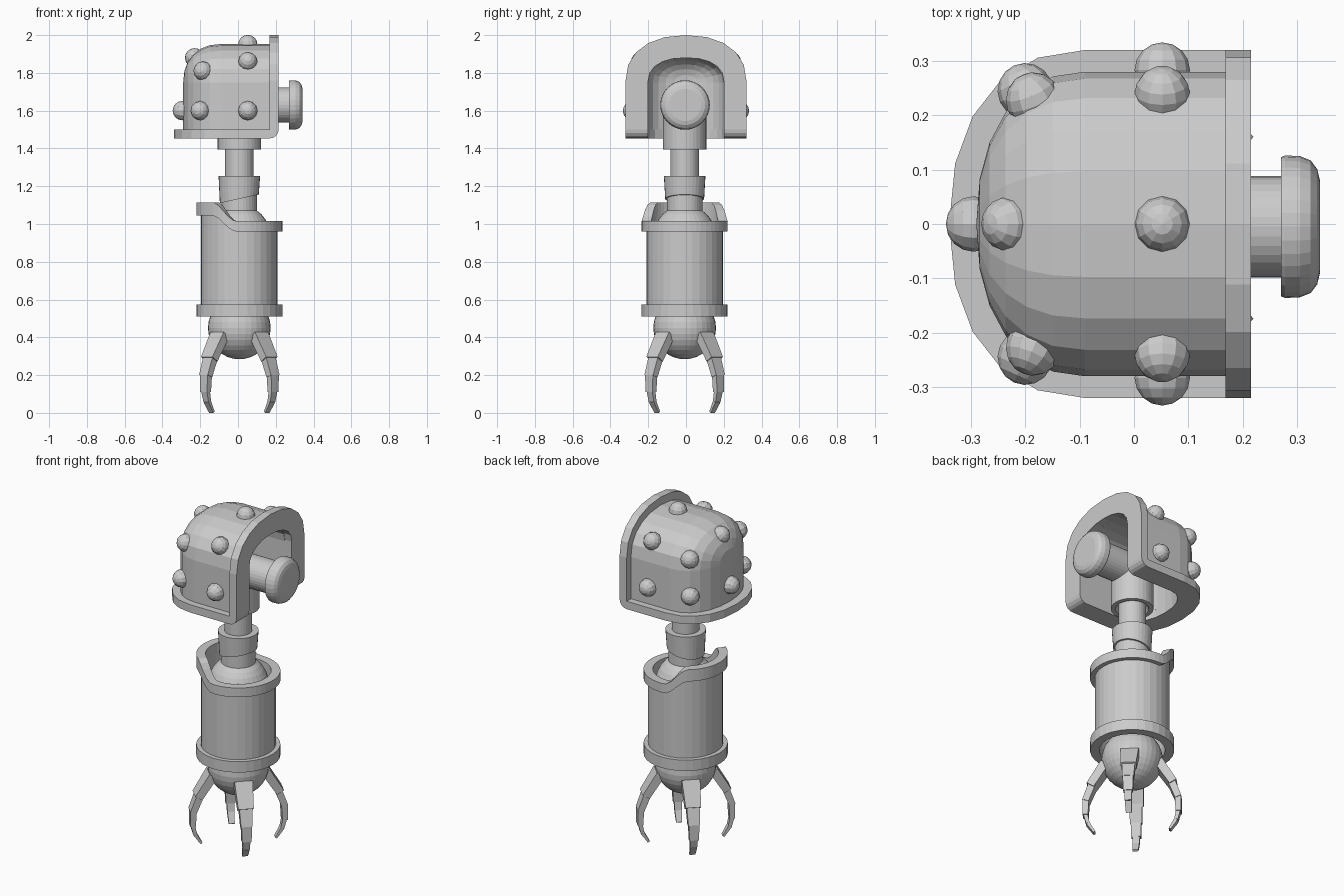
import bpy, bmesh
from math import sin, cos, pi, radians, degrees, acos
from mathutils import Vector, Matrix

if "Cube" in bpy.data.objects:
    bpy.data.objects.remove(bpy.data.objects["Cube"])

metal = bpy.data.materials.new("light_grey_metal")
metal.use_nodes = True
GREY = (0.6, 0.6, 0.6, 1)
metal.diffuse_color = GREY
metal.node_tree.nodes["Principled BSDF"].inputs["Base Color"].default_value = GREY

AX, AY = 0.007, -0.007      # centre line of the arm


def finish(name, bm):
    bmesh.ops.remove_doubles(bm, verts=bm.verts, dist=1e-4)
    bmesh.ops.dissolve_degenerate(bm, edges=bm.edges, dist=1e-4)
    bmesh.ops.recalc_face_normals(bm, faces=bm.faces)
    mesh = bpy.data.meshes.new(name)
    bm.to_mesh(mesh)
    bm.free()
    mesh.materials.append(metal)
    obj = bpy.data.objects.new(name, mesh)
    bpy.context.collection.objects.link(obj)
    return obj


def quad(bm, vs):
    bm.faces.new(vs)


def lathe(name, profile, segs=32, lift=None, closed=False, matrix=None):
    """Spin (radius, height) points; lift(angle) raises points with a third value."""
    bm = bmesh.new()
    cols = []
    for i in range(segs):
        a = 2 * pi * i / segs
        cols.append([bm.verts.new((p[0] * cos(a), p[0] * sin(a),
                                   p[1] + (p[2] * lift(a) if len(p) > 2 else 0)))
                     for p in profile])
    n = len(profile)
    for i in range(segs):
        c, d = cols[i], cols[(i + 1) % segs]
        for j in range(n if closed else n - 1):
            k = (j + 1) % n
            quad(bm, (c[j], d[j], d[k], c[k]))
    bm.transform(matrix or Matrix.Translation((AX, AY, 0)))
    return finish(name, bm)


def ball(name, radius, z, segs=32, rings=16):
    pts = [(radius * sin(pi * i / rings), z - radius * cos(pi * i / rings))
           for i in range(rings + 1)]
    return lathe(name, pts, segs)


def soft(v, power=0.9):
    """Slightly squared-off sine or cosine."""
    return (abs(v) ** power if abs(v) > 1e-6 else 0) * (1 if v >= 0 else -1)


# --- forearm ---
def collar_lift(a):
    """Raised guard on the -x side of the upper collar."""
    off = degrees(acos(max(-1, min(1, cos(a)))))
    t = max(0, min(1, (off - 94) / 34))
    return t * t * (3 - 2 * t)


lathe("forearm_tube", [(.203, .54), (.203, 1.0, .09), (.18, 1.0, .09), (.18, .54)],
      lift=collar_lift, closed=True)
lathe("lower_collar", [(.228, .51), (.228, .575), (.178, .575), (.178, .51)], closed=True)
lathe("upper_collar", [(.228, .96, .085), (.228, 1.015, .1), (.178, 1.015, .1), (.178, .96, .085)],
      segs=48, lift=collar_lift, closed=True)
ball("wrist_ball", .166, .45)
ball("elbow_ball", .165, .935)

# --- neck ---
lathe("neck_core", [(0, 1.05), (.094, 1.05), (.094, 1.2), (0, 1.2)])
lathe("neck_sleeve", [(0, 1.133, 0), (.103, 1.133, .023), (.11, 1.255), (0, 1.255)], lift=cos)
lathe("upper_arm_rod", [(0, 1.2), (.075, 1.2), (.075, 1.5), (0, 1.5)])
lathe("shoulder_socket", [(.075, 1.42), (.09, 1.395), (.115, 1.395), (.115, 1.65),
                          (.09, 1.7), (0, 1.72)])

# --- shoulder peg and knob, pointing +x ---
side = Matrix.Translation((0, -.005, 1.63)) @ Matrix.Rotation(pi / 2, 4, 'Y')
lathe("shoulder_peg", [(0, 0), (.093, 0), (.093, .28), (0, .28)], matrix=side)
lathe("shoulder_knob", [(0, .27), (.128, .27), (.131, .278), (.13, .305), (.122, .325),
                        (.106, .337), (.085, .342), (0, .342)], matrix=side)


# --- pauldron dome: outer and inner shells joined at the open edges ---
def shell(bm, half, depth, height):
    rows = []
    for i in range(-1, 7):
        t = max(i, 0) * pi / 12
        x = .17 if i < 0 else -.09 - depth * soft(sin(t))
        s = soft(cos(t))
        row = [(x, half * s, 1.5)]
        for j in range(11):
            a = pi * j / 10
            row.append((x, half * s * soft(cos(a)), 1.75 + height * s * soft(sin(a))))
        row.append((x, -half * s, 1.5))
        rows.append([bm.verts.new(p) for p in row])
    for r, q in zip(rows, rows[1:]):
        for j in range(len(r) - 1):
            quad(bm, (r[j], r[j + 1], q[j + 1], q[j]))
    return rows


bm = bmesh.new()
outer = shell(bm, .28, .2, .203)
inner = shell(bm, .2, .13, .13)


def edge_loop(rows):
    return [r[0] for r in rows[::-1]] + rows[0][1:-1] + [r[-1] for r in rows]


o, n = edge_loop(outer), edge_loop(inner)
for j in range(len(o) - 1):
    quad(bm, (o[j], o[j + 1], n[j + 1], n[j]))
finish("pauldron_dome", bm)

# --- pauldron rim: an arch that bends at the bottom into a flat flange ---
bm = bmesh.new()
stations = []
T = .047                     # rim thickness
for j in range(11):          # upright arch
    a = pi * j / 10
    c, s = soft(cos(a)), soft(sin(a))
    stations.append([(x, h * c, 1.76 + v * s) for h, v, x in
                     ((.32, .24, .215), (.32, .24, .168), (.2, .12, .168), (.2, .12, .215))])


def corner(sign, steps):
    for k in steps:
        a = pi / 2 * k / 4
        x, z = .168 + T * cos(a), 1.5 - T * sin(a)
        stations.append([(x, sign * .32, z), (.168, sign * .32, 1.5),
                         (.168, sign * .2, 1.5), (x, sign * .2, z)])


corner(-1, range(5))
for j in range(11):          # flat flange
    a = pi * j / 10
    c, s = -soft(cos(a)), soft(sin(a))
    stations.append([(-.09 - d * s, h * c, z) for h, d, z in
                     ((.32, .25, 1.453), (.32, .25, 1.5), (.2, .13, 1.5), (.2, .13, 1.453))])
corner(1, range(4, -1, -1))
loops = [[bm.verts.new(p) for p in st] for st in stations]
for i, p in enumerate(loops):
    q = loops[(i + 1) % len(loops)]
    for j in range(4):
        k = (j + 1) % 4
        quad(bm, (p[j], p[k], q[k], q[j]))
finish("pauldron_rim", bm)

# --- rivets ---
spots = [(.052, 0, 1.95), (-.23, 0, 1.88), (-.295, 0, 1.6)]
for s in (1, -1):
    spots += [(.052, s * .24, 1.86), (.052, s * .283, 1.6),
              (-.185, s * .228, 1.81), (-.2, s * .245, 1.6)]
for i, p in enumerate(spots):
    p = Vector(p)
    # point each rivet away from the dome's inner spine
    spine = Vector((max(p.x, -.09), 0, min(p.z, 1.75)))
    turn = (p - spine).to_track_quat('Z', 'Y').to_matrix().to_4x4()
    pts = [(.051 * sin(pi * k / 8), .051 * cos(pi * k / 8)) for k in range(9)]
    lathe(f"rivet_{i + 1}", pts, segs=12, matrix=Matrix.Translation(p) @ turn)

# --- claws: four fingers of tapered boxes ---
# each joint: start (radius, z), end (radius, z), start and end width, start and end thickness
JOINTS = [((.145, .415), (.225, .285), .10, .085, .05, .045),
          ((.213, .30), (.252, .195), .072, .064, .04, .036),
          ((.25, .205), (.253, .11), .058, .052, .034, .03),
          ((.253, .118), (.24, .06), .042, .038, .024, .02),
          ((.24, .06), (.205, .003), .038, .032, .02, .012)]
for f in range(4):
    bm = bmesh.new()
    for p0, p1, w0, w1, t0, t1 in JOINTS:
        a, b = Vector((p0[0], 0, p0[1])), Vector((p1[0], 0, p1[1]))
        across = (b - a).normalized().cross(Vector((0, 1, 0)))
        for v in bmesh.ops.create_cube(bm, size=1)["verts"]:
            base, w, t = (a, w0, t0) if v.co.z < 0 else (b, w1, t1)
            v.co = base + across * (v.co.x * t) + Vector((0, v.co.y * w, 0))
    bm.transform(Matrix.Translation((AX, AY, 0)) @ Matrix.Rotation(radians(45 + 90 * f), 4, 'Z'))
    finish(f"claw_{f + 1}", bm)
